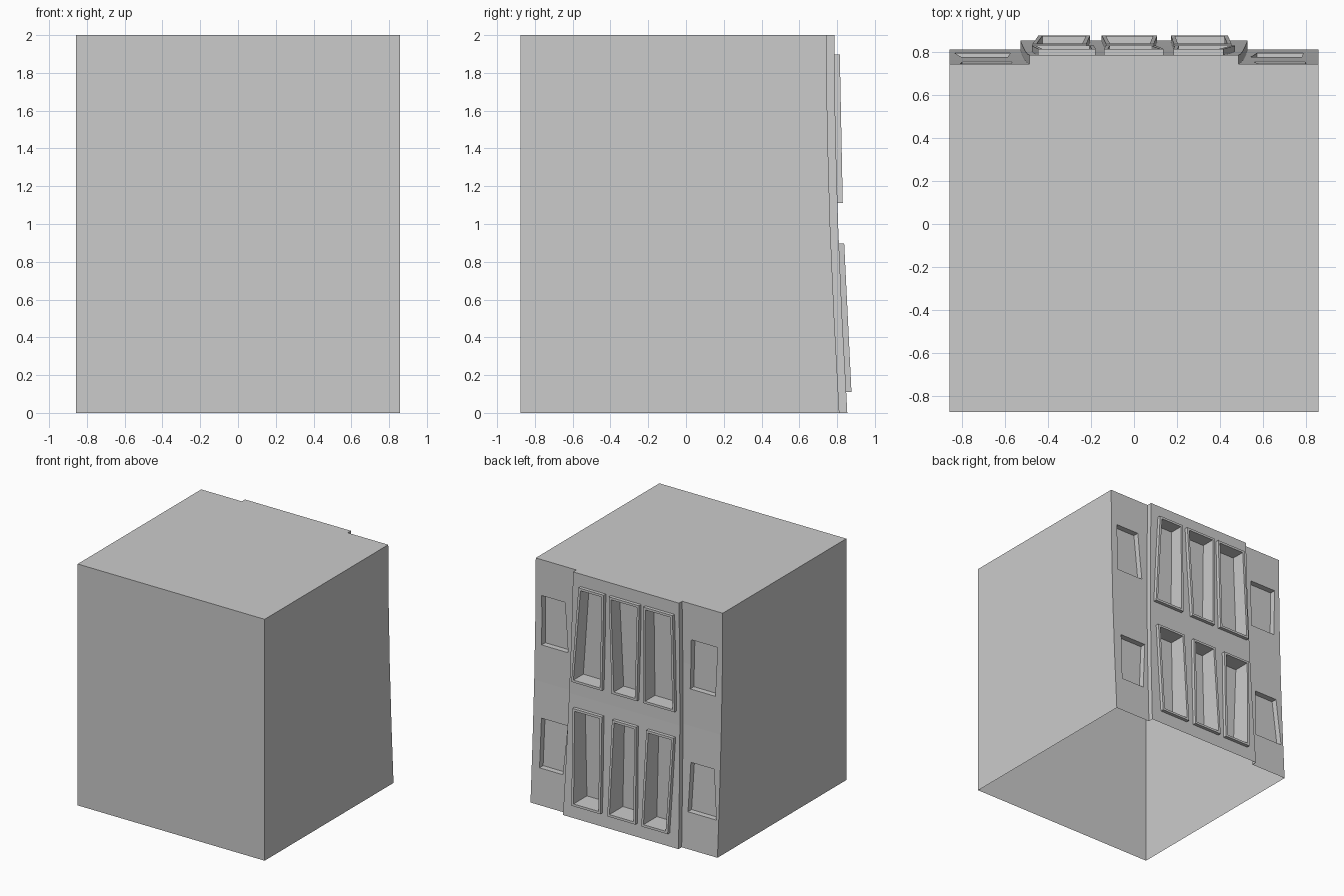
import bpy, bmesh

if "Cube" in bpy.data.objects:
    bpy.data.objects.remove(bpy.data.objects["Cube"])

# facade profile: (z, y) of the recessed wings, leaning outward toward the base
PROFILE = [(0, .812), (.5, .785), (1, .763), (1.5, .749), (2, .743)]
STEP = .042          # how far the central bay stands in front of the wings
LIP = .028           # window surround projection
BACK = .70           # plane of the tall window panes
SHALLOW = .048       # depth of the wing windows


def wall_y(z):
    for (z0, y0), (z1, y1) in zip(PROFILE, PROFILE[1:]):
        if z <= z1:
            return y0 + (y1 - y0) * (z - z0) / (z1 - z0)


def mesh_object(name, verts, faces):
    bm = bmesh.new()
    vs = [bm.verts.new(v) for v in verts]
    for f in faces:
        bm.faces.new([vs[i] for i in f])
    bmesh.ops.recalc_face_normals(bm, faces=bm.faces)
    me = bpy.data.meshes.new(name)
    bm.to_mesh(me)
    bm.free()
    ob = bpy.data.objects.new(name, me)
    bpy.context.collection.objects.link(ob)
    return ob


def slab(name, half_width, y_front, offset):
    """Side profile extruded across x; half_width is a function of z."""
    outline = [(y_front, 0)] + [(y + offset, z) for z, y in PROFILE] + [(y_front, 2)]
    n = len(outline)
    verts = [(s * half_width(z), y, z) for s in (-1, 1) for y, z in outline]
    faces = [range(n), range(n, 2 * n)]
    faces += [(i, (i + 1) % n, n + (i + 1) % n, n + i) for i in range(n)]
    return mesh_object(name, verts, faces)


def window_block(name, xs, z_low, z_high, inner, outer, inset=0):
    """Skewed block; xs = top left, top right, bottom left, bottom right.
    inner and outer give y at the (bottom, top) of the two end planes."""
    tl, tr, bl, br = xs
    quad = [(bl + inset, z_low + inset, 0), (br - inset, z_low + inset, 0),
            (tr - inset, z_high - inset, 1), (tl + inset, z_high - inset, 1)]
    verts = [(x, ys[k], z) for ys in (inner, outer) for x, z, k in quad]
    faces = [(0, 1, 2, 3), (4, 5, 6, 7)]
    faces += [(i, (i + 1) % 4, 4 + (i + 1) % 4, 4 + i) for i in range(4)]
    return mesh_object(name, verts, faces)


def combine(target, other, operation):
    mod = target.modifiers.new(operation, 'BOOLEAN')
    mod.operation, mod.solver, mod.object = operation, 'EXACT', other
    bpy.context.view_layer.objects.active = target
    bpy.ops.object.modifier_apply(modifier=mod.name)
    bpy.data.objects.remove(other)


# main block and projecting central bay
building = slab("building", lambda z: .857, -.875, 0)
combine(building, slab("central_bay", lambda z: .485 + .022 * (2 - z), .55, STEP), 'UNION')

# tall bay windows with raised surrounds
tall = {
    1.11: [(.184, .416, .19, .47), (-.14, .138, -.131, .10), (-.446, -.178, -.475, -.187)],
    .11: [(.185, .453, .172, .437), (-.13, .092, -.15, .108), (-.472, -.222, -.445, -.204)],
}
for z0, row in tall.items():
    z1 = z0 + .787
    front = [wall_y(z) + STEP + LIP for z in (z0, z1)]
    for xs in row:
        combine(building, window_block("surround", xs, z0, z1, (.65, .65), front), 'UNION')
        combine(building, window_block("opening", xs, z0, z1, (BACK, BACK), (1, 1), .019),
                'DIFFERENCE')

# plain shallow wing windows
small = {
    1.3: [(.587, .80, .553, .795), (-.811, -.571, -.797, -.567)],
    .3: [(.541, .782, .573, .786), (-.80, -.588, -.835, -.575)],
}
for z0, row in small.items():
    z1 = z0 + .405
    pane = [wall_y(z) - SHALLOW for z in (z0, z1)]
    for xs in row:
        combine(building, window_block("opening", xs, z0, z1, pane, (1, 1)), 'DIFFERENCE')

# the shell is open underneath
bm = bmesh.new()
bm.from_mesh(building.data)
under = [f for f in bm.faces if all(v.co.z < .001 for v in f.verts)]
bmesh.ops.delete(bm, geom=under, context='FACES')
bm.to_mesh(building.data)
bm.free()
